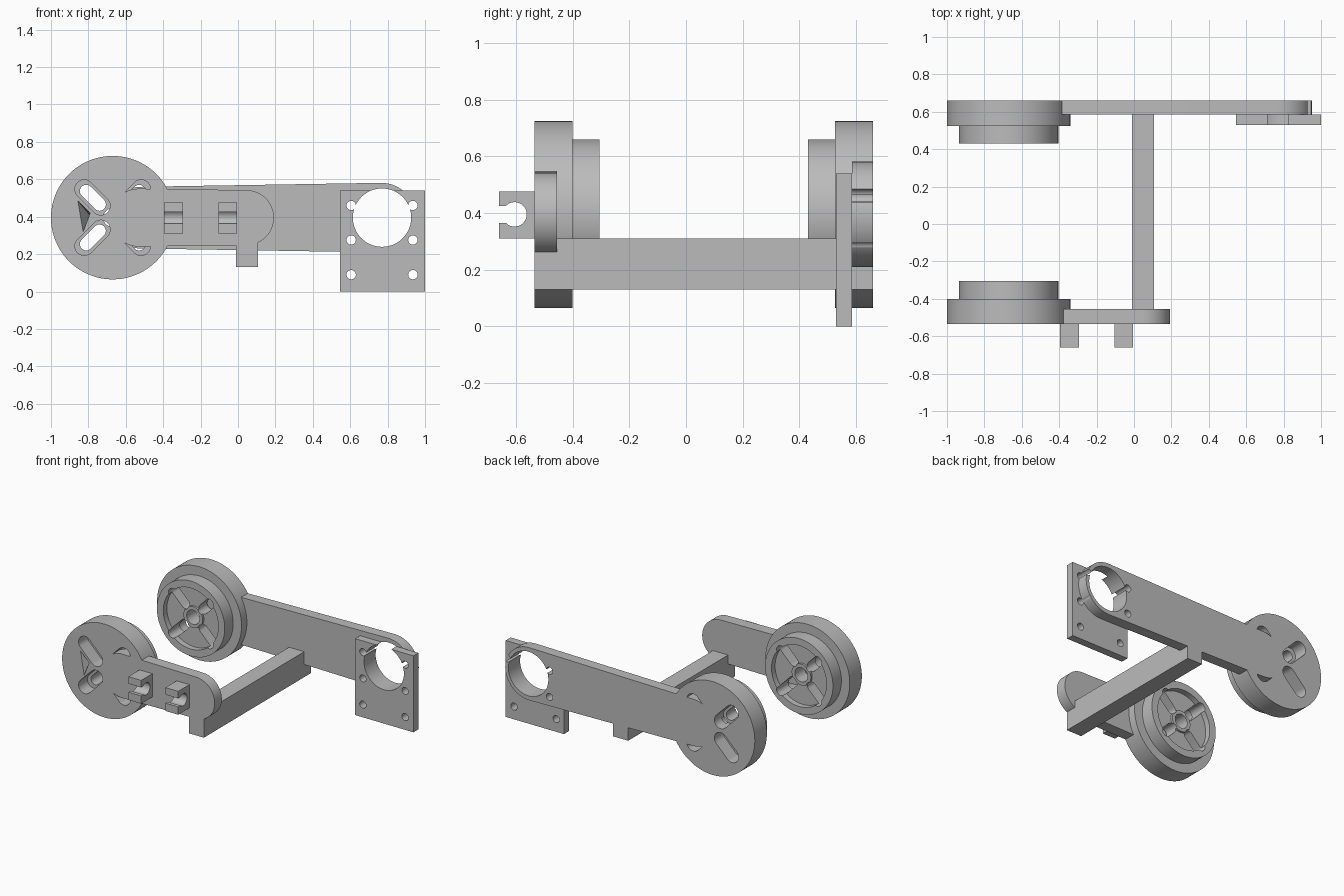
import bpy, bmesh
from math import sin, cos, atan2, radians, pi
from mathutils import Vector

if "Cube" in bpy.data.objects:
    bpy.data.objects.remove(bpy.data.objects["Cube"], do_unlink=True)

grey = bpy.data.materials.new("plain grey")
grey.use_nodes = True
grey.diffuse_color = (0.5, 0.5, 0.5, 1)
grey.node_tree.nodes["Principled BSDF"].inputs["Base Color"].default_value = (0.5, 0.5, 0.5, 1)

AXLE_X, AXLE_Z = -0.67, 0.395
FRONT, BACK = -0.535, 0.66      # outer faces of the two side arms


def arc(cx, cy, r, start, end, n=32):
    steps = [radians(start + (end - start) * i / n) for i in range(n + 1)]
    return [(cx + r * cos(a), cy + r * sin(a)) for a in steps]


def circle(cx, cy, r, n=64):
    return arc(cx, cy, r, 0, 360, n)[:-1]


def rect(x0, x1, z0, z1):
    return [(x0, z0), (x1, z0), (x1, z1), (x0, z1)]


def capsule(a, ra, b, rb):
    """Outline with two round ends, straight between them."""
    t = atan2(b[1] - a[1], b[0] - a[0]) * 180 / pi
    return arc(*a, ra, t + 90, t + 270) + arc(*b, rb, t - 90, t + 90)


def prism(name, outline, lo, hi, axis="y"):
    """Extrude an outline along y (points are x, z) or x (points are y, z)."""
    def place(p, d):
        return (p[0], d, p[1]) if axis == "y" else (d, p[0], p[1])
    bm = bmesh.new()
    low = [bm.verts.new(place(p, lo)) for p in outline]
    high = [bm.verts.new(place(p, hi)) for p in outline]
    bm.faces.new(low)
    bm.faces.new(high)
    for i in range(len(low)):
        j = (i + 1) % len(low)
        bm.faces.new((low[i], low[j], high[j], high[i]))
    return finish(name, bm)


def finish(name, bm):
    bmesh.ops.recalc_face_normals(bm, faces=bm.faces)
    mesh = bpy.data.meshes.new(name)
    bm.to_mesh(mesh)
    bm.free()
    mesh.materials.append(grey)
    obj = bpy.data.objects.new(name, mesh)
    bpy.context.collection.objects.link(obj)
    return obj


def select(obj):
    bpy.ops.object.select_all(action="DESELECT")
    obj.select_set(True)
    bpy.context.view_layer.objects.active = obj


def combine(obj, other, operation="DIFFERENCE"):
    select(obj)
    mod = obj.modifiers.new("combine", "BOOLEAN")
    mod.operation, mod.solver, mod.object = operation, "EXACT", other
    bpy.ops.object.modifier_apply(modifier=mod.name)
    bpy.data.objects.remove(other, do_unlink=True)


def wheel(name, outer, d):
    """Stepped wheel; d points from the outer face towards the middle."""
    def slab(outline, near, far):
        ends = sorted((outer + d * near, outer + d * far))
        return prism("cutter", outline, *ends)

    def disc(r):
        return circle(AXLE_X, AXLE_Z, r, 96)

    def polar(r, a):
        return (AXLE_X + r * cos(radians(a)), AXLE_Z + r * sin(radians(a)))

    body = slab(disc(0.33), 0, 0.135)
    body.name = name
    combine(body, slab(disc(0.265), 0.1, 0.23), "UNION")
    # dished inner face with a raised collar round the axle hole
    combine(body, slab(disc(0.215), 0.19, 0.25))
    combine(body, slab(disc(0.075), 0.15, 0.205), "UNION")
    combine(body, slab(disc(0.05), 0.08, 0.25))
    # four diagonal slots, wider on the outside
    for a in (45, 135, 225, 315):
        inner, end = polar(0.09, a), polar(0.215, a)
        combine(body, slab(capsule(inner, 0.05, end, 0.05), -0.02, 0.1))
        inner, end = polar(0.1, a), polar(0.2, a)
        combine(body, slab(capsule(inner, 0.034, end, 0.034), 0.05, 0.25))
    return body


# Wheels
front_wheel = wheel("front_wheel", FRONT, 1)
back_wheel = wheel("back_wheel", BACK, -1)

# Sloping notch between the open slots of the front wheel
bm = bmesh.new()
for p in ((-0.86, -0.54, 0.49), (-0.79, -0.54, 0.42), (-0.83, -0.54, 0.315), (-0.795, -0.45, 0.41)):
    bm.verts.new(p)
bmesh.ops.convex_hull(bm, input=bm.verts)
combine(front_wheel, finish("cutter", bm))

# Side arms
front_arm = prism("front_arm", capsule((-0.53, AXLE_Z), 0.155, (0.045, AXLE_Z), 0.147), FRONT, -0.455)
back_arm = prism("back_arm", capsule((-0.52, AXLE_Z), 0.165, (0.765, AXLE_Z), 0.186), 0.585, BACK)

# Motor plate, drilled together with the end of the back arm
motor_plate = prism("motor_plate", rect(0.545, 1.0, 0, 0.54), 0.53, 0.585)
holes = [circle(0.77, AXLE_Z, 0.156)]
holes += [circle(x, z, 0.025, 24) for x in (0.605, 0.935) for z in (0.09, 0.275, 0.46)]
for part in (motor_plate, back_arm):
    for outline in holes:
        combine(part, prism("cutter", outline, 0.5, 0.7))

# Crossbeam joining the arms
crossbeam = prism("crossbeam", rect(-0.01, 0.108, 0.13, 0.31), FRONT, BACK)

# Snap clips on the front arm
clip_outline = [(FRONT, 0.31), (FRONT, 0.475), (-0.66, 0.475), (-0.66, 0.425)]
clip_outline += arc(-0.605, AXLE_Z, 0.043, 136, -136)
clip_outline += [(-0.66, 0.365), (-0.66, 0.31)]
clips = [prism(n, clip_outline, x, x + 0.1, "x")
         for n, x in (("outer_clip", -0.395), ("inner_clip", -0.105))]

for part in [front_wheel, back_wheel, front_arm, back_arm, motor_plate, crossbeam] + clips:
    select(part)
    bpy.ops.object.shade_smooth_by_angle(angle=radians(30))
